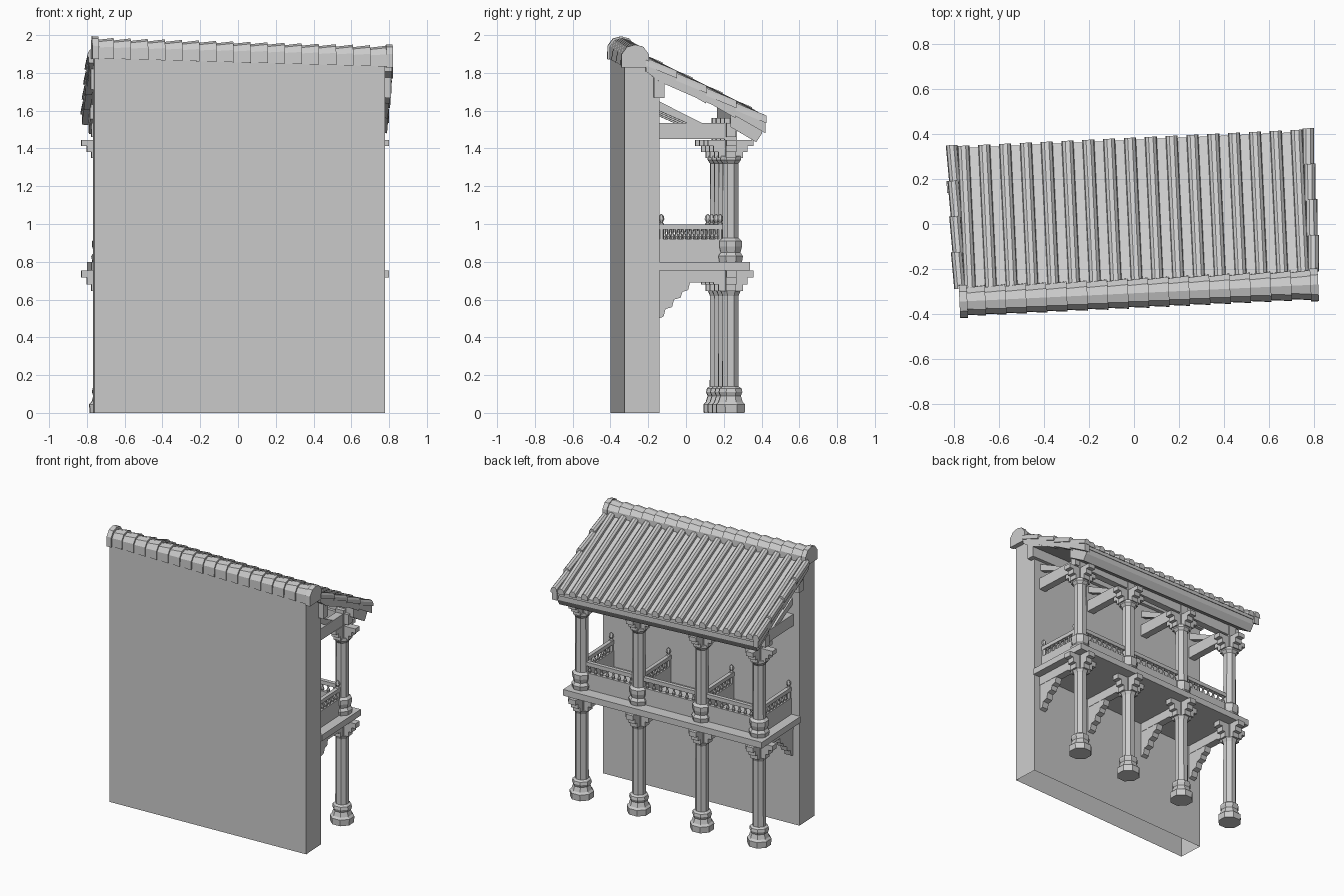
import bpy, bmesh, math
from mathutils import Matrix

cube = bpy.data.objects.get("Cube")
if cube:
    bpy.data.objects.remove(cube, do_unlink=True)

stone = bpy.data.materials.new("light_grey")
stone.use_nodes = True
GREY = (0.6, 0.6, 0.6, 1)
stone.diffuse_color = GREY
stone.node_tree.nodes["Principled BSDF"].inputs["Base Color"].default_value = GREY

YAW = Matrix.Rotation(math.radians(2.72), 4, "Z")
ROLL = Matrix.Identity(4)
ROLL[2][0] = -0.028
MID = -0.007
COLUMNS = [MID + d for d in (-0.695, -0.247, 0.247, 0.695)]
COL_Y = 0.203
WALL_BACK = -0.1775


def finish(bm, name, rolled=False):
    bmesh.ops.recalc_face_normals(bm, faces=bm.faces)
    bm.transform(YAW @ ROLL if rolled else YAW)
    mesh = bpy.data.meshes.new(name)
    bm.to_mesh(mesh)
    bm.free()
    mesh.materials.append(stone)
    obj = bpy.data.objects.new(name, mesh)
    bpy.context.collection.objects.link(obj)
    return obj


def loft(bm, rings, caps=True):
    rings = [[bm.verts.new(p) for p in ring] for ring in rings]
    n = len(rings[0])
    for a, b in zip(rings, rings[1:]):
        for i in range(n):
            j = (i + 1) % n
            bm.faces.new((a[i], a[j], b[j], b[i]))
    if caps:
        bm.faces.new(rings[0])
        bm.faces.new(rings[-1])


def prism(bm, profile, x0, x1):
    """Extrude a (y, z) outline along x."""
    loft(bm, [[(x, y, z) for y, z in profile] for x in (x0, x1)])


def box(bm, x0, x1, y0, y1, z0, z1):
    prism(bm, [(y0, z0), (y1, z0), (y1, z1), (y0, z1)], x0, x1)


def cbox(bm, x, y, hx, hy, z0, z1):
    box(bm, x - hx, x + hx, y - hy, y + hy, z0, z1)


def lathe(bm, x, y, profile, sides=8):
    turn = math.pi / sides
    angles = [turn + 2 * turn * i for i in range(sides)]
    loft(bm, [[(x + r / math.cos(turn) * math.cos(a), y + r / math.cos(turn) * math.sin(a), z)
               for a in angles] for r, z in profile])


# Wall, open underneath, with its top sloping under the roof
bm = bmesh.new()
prism(bm, [(-0.3625, 0), (-0.3625, 1.87), (-0.24, 1.87), (WALL_BACK, 1.77), (WALL_BACK, 0)], MID - 0.77, MID + 0.77)
bm.verts.ensure_lookup_table()
for v in bm.verts:
    if v.co.z > 1:
        v.co.z -= 0.028 * v.co.x
bm.faces.ensure_lookup_table()
floor = [f for f in bm.faces if all(v.co.z < 0.01 for v in f.verts)]
bmesh.ops.delete(bm, geom=floor, context="FACES_ONLY")
finish(bm, "wall")

# Lower and upper columns
LOWER = [(0.074, 0), (0.076, 0.045), (0.064, 0.058), (0.054, 0.09), (0.062, 0.11),
         (0.058, 0.13), (0.043, 0.14), (0.042, 0.62), (0.052, 0.645)]
UPPER = [(0.06, 0.80), (0.065, 0.83), (0.052, 0.85), (0.06, 0.88), (0.06, 0.91),
         (0.043, 0.925), (0.041, 1.32), (0.055, 1.34), (0.055, 1.36)]
for name, profile in (("lower_columns", LOWER), ("upper_columns", UPPER)):
    bm = bmesh.new()
    for x in COLUMNS:
        lathe(bm, x, COL_Y, profile)
    finish(bm, name)


# Stepped cross brackets on each column
def brackets(name, base, tier, block_top):
    bm = bmesh.new()
    for x in COLUMNS:
        z = base
        for reach in (0.065, 0.09, 0.12):
            cbox(bm, x, COL_Y, reach, 0.027, z, z + tier)
            cbox(bm, x, COL_Y, 0.027, reach, z, z + tier)
            z += tier
        cbox(bm, x, COL_Y, 0.032, 0.032, base, block_top)
    finish(bm, name)


brackets("lower_capitals", 0.645, 0.036, 0.755)
brackets("upper_capitals", 1.35, 0.032, 1.56)

# Balcony floor with joists
bm = bmesh.new()
box(bm, MID - 0.778, MID + 0.778, WALL_BACK, 0.303, 0.755, 0.80)
finish(bm, "balcony_floor")
bm = bmesh.new()
for x in COLUMNS:
    prism(bm, [(WALL_BACK, 0.69), (0.27, 0.69), (0.278, 0.715), (0.293, 0.72), (0.293, 0.755), (WALL_BACK, 0.755)],
          x - 0.027, x + 0.027)
finish(bm, "balcony_joists")

# Stepped wall corbels below the joists
bm = bmesh.new()
CORBEL = [(0, 0.50), (0.025, 0.51), (0.035, 0.55), (0.07, 0.56), (0.08, 0.60), (0.115, 0.61),
          (0.125, 0.64), (0.155, 0.65), (0.165, 0.69), (0, 0.69)]
for x in COLUMNS:
    prism(bm, [(WALL_BACK + y, z) for y, z in CORBEL], x - 0.025, x + 0.025)
finish(bm, "wall_corbels")

# Parapets, balusters, handrails and finial posts
parapet, rail, balusters, posts = (bmesh.new() for _ in range(4))
SPINDLE = [(0.007, 0.92), (0.011, 0.935), (0.005, 0.95), (0.008, 0.972)]
POST = [(0.013, 0.80), (0.013, 1.0), (0.007, 1.008), (0.014, 1.025), (0.011, 1.042), (0.003, 1.052)]
for x in COLUMNS:
    cbox(parapet, x, 0.0, 0.013, 0.175, 0.80, 0.92)
    cbox(rail, x, 0.0, 0.014, 0.175, 0.97, 0.998)
    lathe(posts, x, WALL_BACK + 0.014, POST, 6)
    lathe(posts, x, COL_Y - 0.055, POST, 6)
    for i in range(7):
        lathe(balusters, x, -0.125 + 0.042 * i, SPINDLE, 6)
for a, b in zip(COLUMNS, COLUMNS[1:]):
    mid, half = (a + b) / 2, (b - a) / 2 - 0.03
    cbox(parapet, mid, COL_Y, half, 0.013, 0.80, 0.92)
    cbox(rail, mid, COL_Y, half, 0.014, 0.97, 0.998)
    for i in range(8):
        lathe(balusters, mid + half * (i - 3.5) / 4.2, COL_Y, SPINDLE, 6)
for part, name in ((parapet, "parapets"), (rail, "handrails"),
                   (balusters, "balusters"), (posts, "finial_posts")):
    finish(part, name)

# Tie beams, sloping struts and the long beam over the columns
bm = bmesh.new()
for x in COLUMNS:
    box(bm, x - 0.027, x + 0.027, WALL_BACK, COL_Y, 1.45, 1.535)
    prism(bm, [(WALL_BACK, 1.60), (0.05, 1.50), (0.05, 1.535), (WALL_BACK, 1.65)], x - 0.02, x + 0.02)
finish(bm, "tie_beams")
bm = bmesh.new()
cbox(bm, MID, COL_Y, 0.76, 0.025, 1.46, 1.535)
finish(bm, "long_beam")

# Roof deck, eave board and purlin
EAVE, TOP = 0.383, -0.25


def slope_z(y):
    return 1.565 + 0.5 * (EAVE - y)


bm = bmesh.new()
prism(bm, [(EAVE - 0.01, 1.535), (EAVE - 0.01, slope_z(EAVE) - 0.003), (TOP, slope_z(TOP) - 0.003),
           (TOP, 1.83), (WALL_BACK, 1.775)], -0.80, 0.805)
finish(bm, "roof_deck", True)
bm = bmesh.new()
prism(bm, [(0.335, 1.455), (0.365, 1.50), (0.365, 1.545), (0.2, 1.62), (0.2, 1.535)], -0.775, 0.78)
finish(bm, "eave_board", True)
bm = bmesh.new()
box(bm, -0.79, 0.80, WALL_BACK - 0.03, WALL_BACK + 0.025, 1.69, 1.80)
finish(bm, "wall_plate", True)

# Rows of cover tiles running down the slope
ROLL_SHAPE = [(-0.027, -0.012), (-0.023, 0.014), (-0.01, 0.028), (0.01, 0.028), (0.023, 0.014), (0.027, -0.012)]
PITCH = 0.0925


def roll_tile(bm, x0, x1, y0, y1, lift0=0, lift1=0, wide=1):
    loft(bm, [[(x + dx * wide, y, slope_z(y) + dz + lift) for dx, dz in ROLL_SHAPE]
              for x, y, lift in ((x0, y0, lift0), (x1, y1, lift1))])


bm = bmesh.new()
for i in range(17):
    x = (i - 8) * PITCH
    roll_tile(bm, x, x, TOP, EAVE)
finish(bm, "cover_tiles", True)

# Overlapping verge tiles along both sloping ends
bm = bmesh.new()
for side in (-1, 1):
    step = (EAVE - TOP) / 4
    for i in range(4):
        y = TOP + step * i
        roll_tile(bm, side * 0.785, side * 0.792, y, y + step + 0.005, -0.008, 0.006, 0.95)
        prism(bm, [(y, slope_z(y) - 0.05), (y + step, slope_z(y + step) - 0.062),
                   (y + step, slope_z(y + step)), (y, slope_z(y))], side * 0.77, side * (0.805 + 0.003 * (i % 2)))
finish(bm, "verge_tiles", True)

# Ridge of overlapping barrel tiles with end caps
RIDGE_Y = -0.307
BARREL = [(-0.068, 0), (-0.066, 0.065), (-0.04, 0.1), (0, 0.111), (0.04, 0.1), (0.066, 0.065), (0.068, 0)]


def ridge_ring(x, scale, drop=0):
    return [(x, RIDGE_Y + y * scale, 1.855 + z * scale - drop) for y, z in BARREL]


bm = bmesh.new()
start, end, count = -0.765, 0.775, 17
length = (end - start) / count
for i in range(count):
    x = start + i * length
    loft(bm, [ridge_ring(x, 0.88), ridge_ring(x + length, 1.0)])
finish(bm, "ridge_tiles", True)
bm = bmesh.new()
for x in (-0.79, 0.769):
    loft(bm, [ridge_ring(x, 1.09, 0.004), ridge_ring(x + 0.035, 1.09, 0.004)])
finish(bm, "ridge_end_caps", True)
